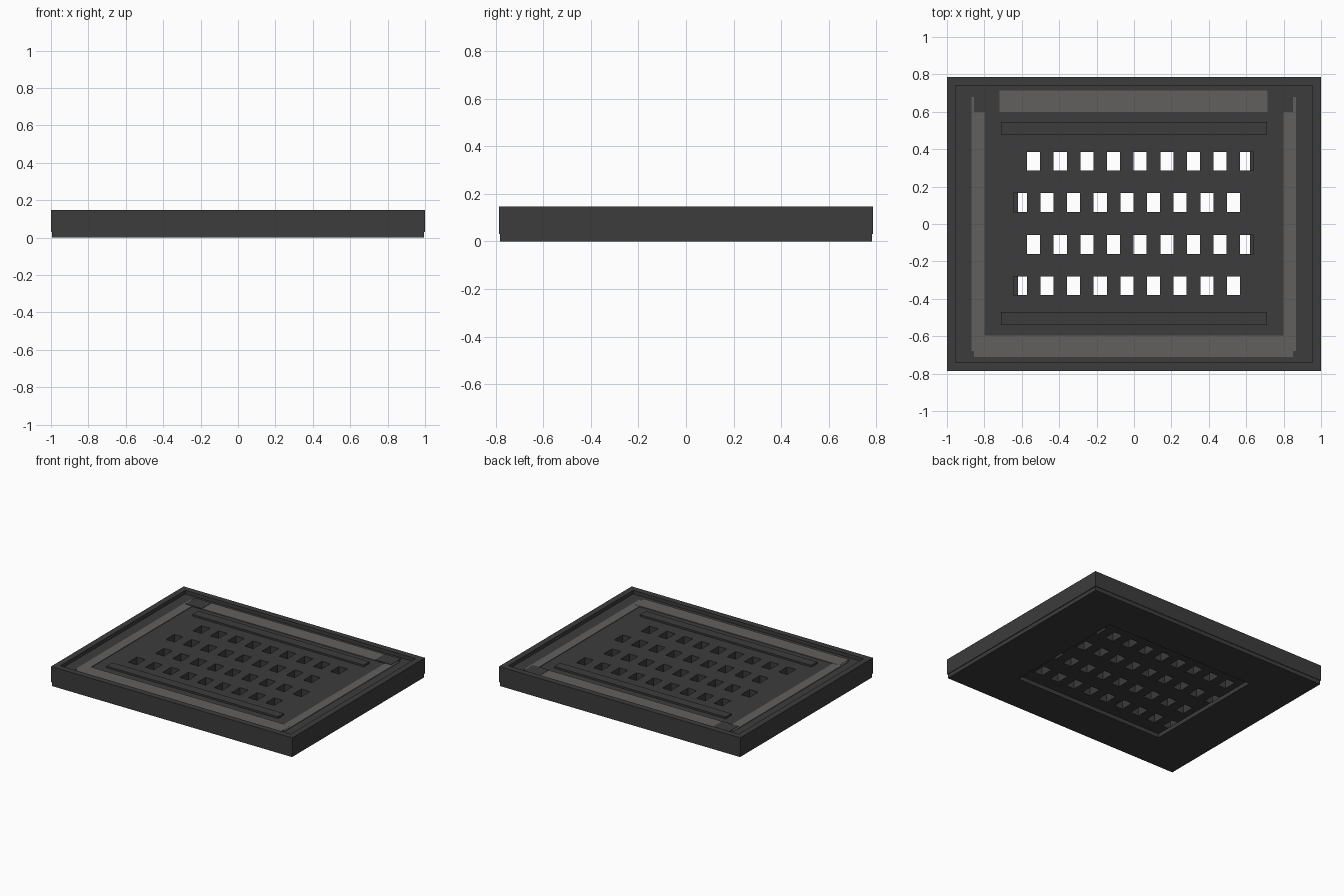
import bpy, bmesh
from mathutils import Matrix, Vector

if "Cube" in bpy.data.objects:
    bpy.data.objects.remove(bpy.data.objects["Cube"])


def material(name, rgb):
    m = bpy.data.materials.new(name)
    m.diffuse_color = (*rgb, 1)
    m.use_nodes = True
    m.node_tree.nodes["Principled BSDF"].inputs["Base Color"].default_value = m.diffuse_color
    return m


DARK = material("charcoal", (0.045, 0.045, 0.045))
GREY = material("mid_grey", (0.120, 0.117, 0.113))


def boxes(name, spans, mat):
    """One object from a list of (x0, x1, y0, y1, z0, z1) boxes."""
    bm = bmesh.new()
    for x0, x1, y0, y1, z0, z1 in spans:
        centre = Vector(((x0 + x1) / 2, (y0 + y1) / 2, (z0 + z1) / 2))
        size = Matrix.Diagonal((x1 - x0, y1 - y0, z1 - z0, 1))
        bmesh.ops.create_cube(bm, size=1, matrix=Matrix.Translation(centre) @ size)
    me = bpy.data.meshes.new(name)
    bm.to_mesh(me)
    bm.free()
    me.materials.append(mat)
    ob = bpy.data.objects.new(name, me)
    bpy.context.collection.objects.link(ob)
    return ob


def frame(name, outer, inner, z0, z1, mat):
    """Rectangular ring given outer and inner half sizes."""
    bm = bmesh.new()
    rings = []
    for (hx, hy), z in ((outer, z0), (outer, z1), (inner, z1), (inner, z0)):
        rings.append([bm.verts.new((sx * hx, sy * hy, z))
                      for sx, sy in ((-1, -1), (1, -1), (1, 1), (-1, 1))])
    for i in range(4):
        a, b = rings[i], rings[(i + 1) % 4]
        for j in range(4):
            k = (j + 1) % 4
            bm.faces.new((a[j], a[k], b[k], b[j]))
    bmesh.ops.recalc_face_normals(bm, faces=bm.faces)
    me = bpy.data.meshes.new(name)
    bm.to_mesh(me)
    bm.free()
    me.materials.append(mat)
    ob = bpy.data.objects.new(name, me)
    bpy.context.collection.objects.link(ob)
    return ob


BASE, DECK, TOP = 0.03, 0.12, 0.147

# base plate with a rectangular opening underneath the vents
frame("base_plate", (0.995, 0.781), (0.62, 0.48), 0, BASE, DARK)

# outer rim standing above the deck
frame("rim", (1.0, 0.785), (0.955, 0.74), BASE, TOP, DARK)

# deck slab pierced by staggered rows of vents
deck = boxes("deck", [(-0.955, 0.955, -0.74, 0.74, BASE, DECK)], DARK)
vents = []
for row, y in enumerate((0.335, 0.115, -0.11, -0.33)):
    start = -0.537 if row % 2 == 0 else -0.608
    for i in range(9):
        x = start + i * 0.1425
        vents.append((x - 0.035, x + 0.035, y - 0.05, y + 0.05, 0, 0.2))
cutter = boxes("vent_cutter", vents, DARK)
cutter.hide_render = True
mod = deck.modifiers.new("vents", 'BOOLEAN')
mod.operation = 'DIFFERENCE'
mod.solver = 'EXACT'
mod.object = cutter
bpy.context.view_layer.objects.active = deck
bpy.ops.object.modifier_apply(modifier=mod.name)
bpy.data.objects.remove(cutter)

# grey pads around the deck
boxes("side_pads", [(-0.87, -0.80, -0.68, 0.68, DECK, DECK + 0.004),
                    (0.80, 0.865, -0.68, 0.68, DECK, DECK + 0.004)], GREY)
boxes("front_pad", [(-0.855, 0.85, -0.71, -0.597, DECK, DECK + 0.005)], GREY)
boxes("back_pad", [(-0.72, 0.715, 0.60, 0.715, DECK, DECK + 0.005)], GREY)

# dark corner blocks at the ends of the back pad
boxes("corner_blocks", [(-0.855, -0.72, 0.60, 0.715, DECK, DECK + 0.007),
                        (0.715, 0.85, 0.60, 0.715, DECK, DECK + 0.007)], DARK)

# long raised bars in front of and behind the vents
boxes("long_bars", [(-0.71, 0.71, 0.475, 0.545, DECK, DECK + 0.013),
                    (-0.71, 0.71, -0.54, -0.47, DECK, DECK + 0.013)], DARK)
